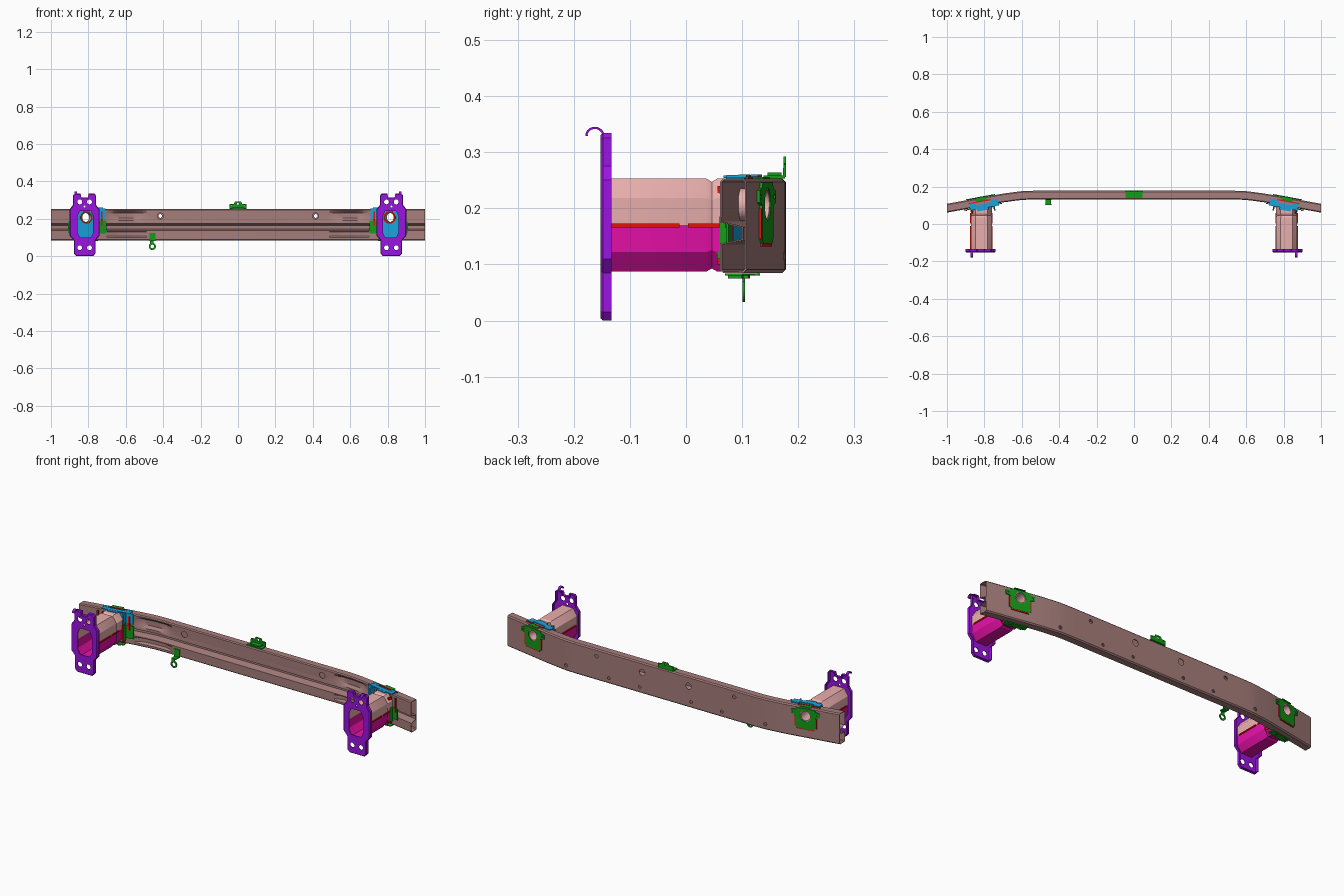
import bpy, bmesh, math
from mathutils import Matrix, Vector

if "Cube" in bpy.data.objects:
    bpy.data.objects.remove(bpy.data.objects["Cube"])

COL = dict(beam=(.38, .21, .2), purple=(.33, .007, .75), pink=(.82, .43, .42), magenta=(.78, .005, .38),
           green=(.007, .33, .01), red=(.75, .007, .003), blue=(.01, .37, .72))
MATS = {}
for k, c in COL.items():
    MATS[k] = bpy.data.materials.new(k)
    MATS[k].diffuse_color = (*c, 1)
CX = 0.82
TILT = 0.181
# frame on the bent beam end: x along beam, y outward from the rear face
END = Matrix.Translation((CX, .141, 0)) @ Matrix.Rotation(-TILT, 4, 'Z')
ID = Matrix()


def make(bm, name):
    bmesh.ops.recalc_face_normals(bm, faces=bm.faces[:])
    me = bpy.data.meshes.new(name)
    bm.to_mesh(me)
    bm.free()
    ob = bpy.data.objects.new(name, me)
    bpy.context.collection.objects.link(ob)
    return ob


def finish(bm, name, col, mirror=True, thick=0, cuts=(), mat=ID, offset=-1):
    """Bake thickness, holes and mirroring; cuts are prisms (poly, y0, y1) in the same frame."""
    bm.transform(mat)
    ob = make(bm, name)
    if thick:
        m = ob.modifiers.new('thick', 'SOLIDIFY')
        m.thickness = thick
        m.offset = offset
    cutter = None
    if cuts:
        cb = bmesh.new()
        for poly, y0, y1, cm in cuts:
            prism_into(cb, poly, y0, y1, cm)
        cutter = make(cb, 'cutter')
        cutter.hide_render = True
        m = ob.modifiers.new('holes', 'BOOLEAN')
        m.operation = 'DIFFERENCE'
        m.solver = 'EXACT'
        m.object = cutter
    if mirror:
        m = ob.modifiers.new('mirror', 'MIRROR')
        m.use_mirror_merge = False
    dg = bpy.context.evaluated_depsgraph_get()
    dg.update()
    me = bpy.data.meshes.new_from_object(ob.evaluated_get(dg))
    ob.modifiers.clear()
    ob.data = me
    me.materials.clear()
    me.materials.append(MATS[col])
    if cutter:
        bpy.data.objects.remove(cutter)
    bpy.ops.object.select_all(action='DESELECT')
    ob.select_set(True)
    bpy.context.view_layer.objects.active = ob
    bpy.ops.object.shade_smooth_by_angle(angle=math.radians(30))
    return ob


def prism_into(bm, poly, y0, y1, mat=ID):
    a = [bm.verts.new(mat @ Vector((x, y0, z))) for x, z in poly]
    b = [bm.verts.new(mat @ Vector((x, y1, z))) for x, z in poly]
    n = len(poly)
    bm.faces.new(a)
    bm.faces.new(b[::-1])
    for i in range(n):
        bm.faces.new((a[i], b[i], b[(i + 1) % n], a[(i + 1) % n]))


def plate(name, col, poly, y0, y1, mat=ID, **kw):
    bm = bmesh.new()
    prism_into(bm, poly, y0, y1)
    return finish(bm, name, col, mat=mat, **kw)


def boxes(name, col, items, mat=ID, **kw):
    bm = bmesh.new()
    for x0, x1, y0, y1, z0, z1 in items:
        prism_into(bm, [(x0, z0), (x1, z0), (x1, z1), (x0, z1)], y0, y1)
    return finish(bm, name, col, mat=mat, **kw)


def loft_into(bm, rings, closed):
    rows = [[bm.verts.new(p) for p in r] for r in rings]
    n = len(rows[0])
    for a, b in zip(rows, rows[1:]):
        for i in range(n if closed else n - 1):
            j = (i + 1) % n
            bm.faces.new((a[i], a[j], b[j], b[i]))


def circle(x, z, r, n=20):
    return [(x + r * math.cos(2 * math.pi * i / n), z + r * math.sin(2 * math.pi * i / n)) for i in range(n)]


def rounded(x0, x1, z0, z1, r, n=4):
    out = []
    for k, (cx, cz) in enumerate([(x1 - r, z1 - r), (x0 + r, z1 - r), (x0 + r, z0 + r), (x1 - r, z0 + r)]):
        for i in range(n + 1):
            a = math.pi / 2 * (k + i / n)
            out.append((cx + r * math.cos(a), cz + r * math.sin(a)))
    return out


# Bumper beam: hollow B-section swept along the bent path, with stamped recesses
half = [(0, .178, 0), (.49, .178, 0), (.53, .178, 1), (.57, .177, 1), (.60, .1755, 1), (.63, .172, 1), (.66, .168, 1),
        (.70, .1625, 0), (.74, .1555, 0), (1, .108, 0)]
path = [(-x, y, r) for x, y, r in half[:0:-1]] + half
rings = []
for x, y, r in path:
    f = .047 - .014 * r
    sec = [(.091, 0), (.247, 0), (.253, .006), (.253, .042), (.248, .047), (.244, .047), (.232, f), (.203, f),
           (.19, .047), (.175, .047), (.165, .008), (.145, .008), (.137, .047), (.132, .047), (.128, f), (.108, f),
           (.1, .047), (.09, .047), (.085, .042), (.085, .006)]
    rings.append([(x, y - d, z) for z, d in sec])
bm = bmesh.new()
loft_into(bm, rings, True)
cuts = []
for s in (1, -1):
    cuts.append((circle(0, .207, .029), -.1, .03, Matrix.Scale(s, 4, (1, 0, 0)) @ END))
    cuts.append((circle(s * .415, .215, .016), .11, .15, ID))
    for x, z, r in [(.14, .2, .017), (.155, .118, .008), (.34, .115, .008), (.415, .215, .01), (.6, .115, .009)]:
        cuts.append((circle(s * x, z, r, 14), .162, .2, ID))
finish(bm, 'bumper_beam', 'beam', mirror=False, thick=.003, cuts=cuts)

# Crash boxes: upper and lower half shells, necked before the beam
HALF = [(-.056, 0), (-.056, .048), (-.032, .083), (.032, .083), (.056, .048), (.056, 0)]
for name, col, sg in (('crash_box_upper', 'pink', 1), ('crash_box_lower', 'magenta', -1)):
    bm = bmesh.new()
    rr = []
    for y, k in ((-.15, 1), (.036, 1), (.046, .93), (.056, 1), (None, 1)):
        rr.append([(CX - .004 + x * k, y if y is not None else .094 - (x - .004) * math.tan(TILT),
                    .17 + sg * z * k) for x, z in HALF])
    loft_into(bm, rr, False)
    finish(bm, name, col, thick=.003)
C = CX - .004
boxes('crash_box_weld', 'red', [(C + s * .057 - .003, C + s * .057 + .003, a, b, .166, .173)
                                for s in (-1, 1) for a, b in ((-.133, -.012), (.004, .06))])

# Mounting flange: stamped plate with a turned rim, bolt holes and hook
P = [(-.045, 0), (.045, 0), (.058, .015), (.058, .085), (.08, .11), (.08, .25), (.062, .275), (.062, .325),
     (.052, .334), (.022, .334), (.018, .315), (-.018, .315), (-.022, .334), (-.052, .334), (-.06, .325),
     (-.06, .275), (-.08, .25), (-.08, .11), (-.058, .085), (-.058, .015)]
bm = bmesh.new()
inner = [bm.verts.new((CX + x * .95, -.152, .168 + (z - .168) * .98)) for x, z in P]
mid = [bm.verts.new((CX + x, -.148, z)) for x, z in P]
rim = [bm.verts.new((CX + x, -.133, z)) for x, z in P]
bm.faces.new(inner)
for a, b in ((inner, mid), (mid, rim)):
    for i in range(len(P)):
        j = (i + 1) % len(P)
        bm.faces.new((a[i], a[j], b[j], b[i]))
cuts = [(circle(CX + x, z, r, 16), -.2, -.1, ID) for x, z, r in
        [(-.026, .29, .013), (.026, .29, .013), (-.026, .045, .013), (.026, .045, .013), (0, .265, .006)]]
O = [(-.042, .125), (-.028, .1), (.028, .1), (.042, .125), (.042, .215), (.028, .242), (-.028, .242), (-.042, .215)]
cuts.append(([(C + x, z) for x, z in O], -.2, -.1, ID))
finish(bm, 'mounting_flange', 'purple', thick=.004, cuts=cuts)
bm = bmesh.new()
hook = [(-.147, .315), (-.147, .328)] + [(-.1625 + .0155 * math.cos(a * .35), .328 + .0155 * math.sin(a * .35))
                                         for a in range(1, 9)] + [(-.177, .329)]
loft_into(bm, [[(CX + .04, y, z), (CX + .054, y, z)] for y, z in hook], False)
finish(bm, 'flange_hook', 'purple', thick=.004, offset=0)

# Tow sleeve through the beam
bm = bmesh.new()
loft_into(bm, [[(x, y, z) for x, z in circle(0, .207, .029, 28)] for y in (-.068, .003)], True)
finish(bm, 'tow_sleeve', 'pink', thick=.004, mat=END)
ring = [(circle(0, .207, .029, 28), -.2, .2, END)]
plate('sleeve_weld', 'red', circle(0, .207, .034, 28), -.056, -.053, END, cuts=ring)

# Upper bracket: closing plate, top tabs and inner ear
plate('upper_bracket', 'blue', rounded(-.05, .05, .095, .25, .012), -.053, -.048, END, cuts=ring)
boxes('upper_bracket_tabs', 'blue', [
    (-.09, .065, -.058, -.036, .254, .259), (-.09, -.05, -.036, -.022, .254, .26), (.03, .065, -.036, -.022, .254, .26),
    (-.105, -.06, -.053, -.048, .2, .255), (-.066, -.06, -.082, -.05, .2, .255), (-.03, .03, -.07, -.05, .254, .258)], END)
boxes('bracket_welds', 'red', [
    (-.05, .07, -.023, -.017, .252, .257), (-.088, -.08, -.056, -.048, .165, .24), (.083, .091, -.056, -.048, .165, .24),
    (-.062, -.058, -.08, -.05, .1, .2), (.054, .06, -.075, -.05, .1, .24)], END)

# Lower bracket: side ears, returns beside the crash box and under-beam ribs
boxes('lower_bracket', 'green', [
    (-.108, -.056, -.053, -.048, .12, .19), (.056, .1, -.053, -.048, .125, .185),
    (-.066, -.06, -.08, -.05, .11, .19), (.06, .066, -.075, -.05, .11, .185),
    (-.06, .06, -.062, -.03, .08, .084), (-.04, -.025, -.06, -.035, .075, .081), (.025, .04, -.06, -.035, .075, .081)], END)

# Rear reinforcement plate with ears, tow hole and weld bead
R = [(-.045, .137), (.045, .137), (.055, .147), (.055, .205), (.078, .21), (.078, .232), (.055, .236), (.05, .246),
     (-.05, .246), (-.055, .236), (-.078, .232), (-.078, .21), (-.055, .205), (-.055, .147)]
cuts = ring + [(circle(s * .066, .221, .005, 12), -.05, .05, END) for s in (-1, 1)]
plate('rear_plate', 'green', R, 0, .005, END, cuts=cuts)
boxes('rear_plate_weld', 'red', [(-.048, .048, 0, .004, .132, .137), (-.06, -.055, 0, .004, .145, .2),
                                 (.055, .06, 0, .004, .145, .2)], END)
boxes('top_tab', 'green', [(-.03, .03, -.017, .003, .252, .256)], END)

# Centre bracket on top of the beam
boxes('centre_bracket', 'green', [(-.045, .045, .138, .176, .253, .258), (-.03, .03, .145, .17, .258, .264),
                                  (-.045, .045, .173, .178, .256, .272)], mirror=False)
plate('centre_bracket_tab', 'green', [(-.045, .265), (.045, .265), (.045, .278), (.022, .28), (.016, .292),
                                      (-.016, .292), (-.022, .28), (-.045, .278)], .174, .178, mirror=False,
      cuts=[(circle(s * .033, .27, .004, 10), .1, .2, ID) for s in (-1, 1)] + [(circle(0, .28, .006, 12), .1, .2, ID)])

# Small hanging eye below the beam
HX = -.458
plate('hanger_eye', 'green', circle(HX, .052, .019, 24), .101, .105, mirror=False,
      cuts=[(circle(HX, .052, .01), .05, .2, ID)])
boxes('hanger_strap', 'green', [(HX - .012, HX + .006, .101, .105, .066, .084), (HX - .014, HX + .014, .101, .132, .08, .084),
                                (HX - .016, HX + .016, .127, .131, .08, .125)], mirror=False)

for m in bpy.data.materials:
    if m.users and not m.is_grease_pencil:
        m.use_nodes = True
        m.node_tree.nodes["Principled BSDF"].inputs["Base Color"].default_value = m.diffuse_color
